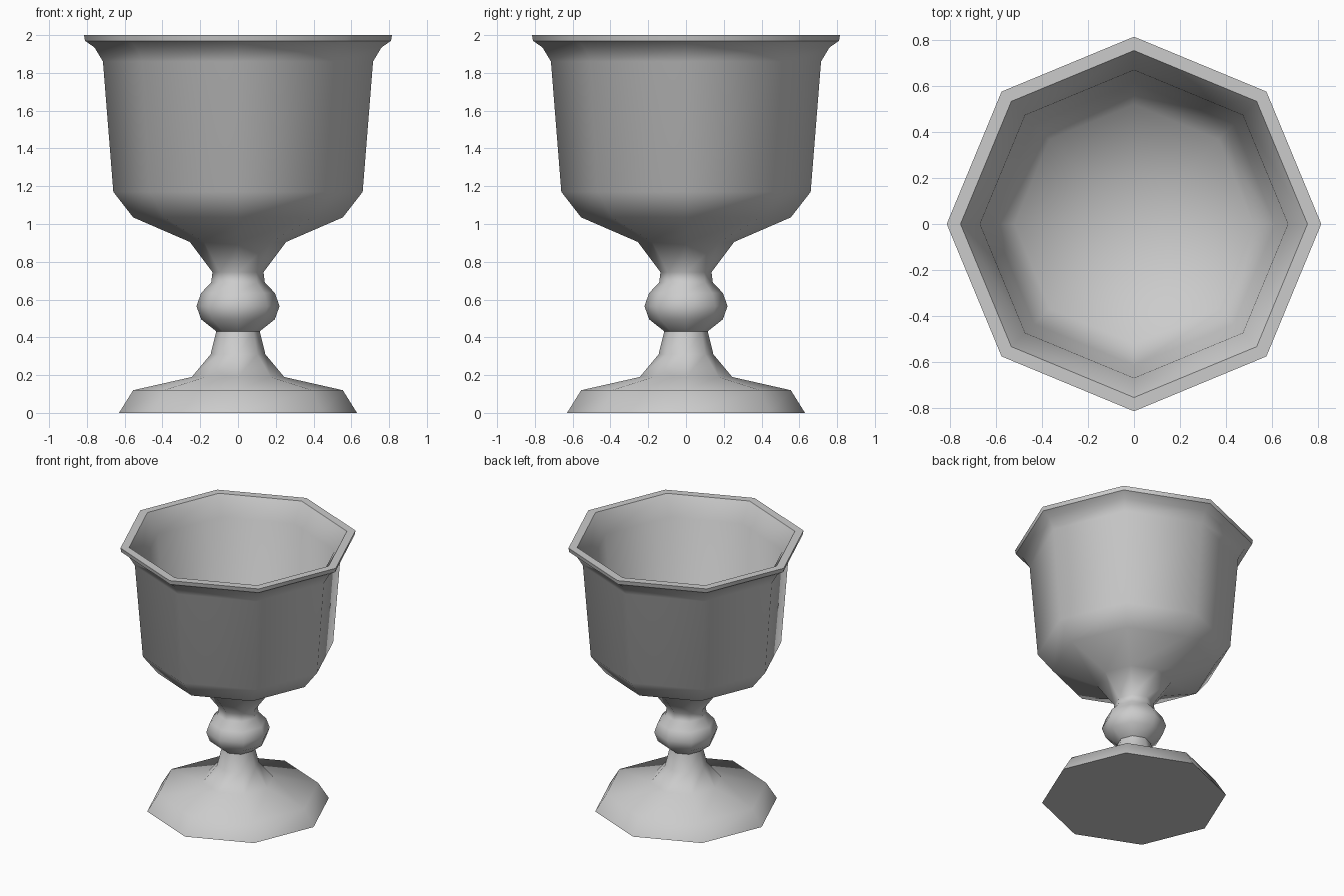
import bpy, bmesh
from math import pi, sin, cos

if "Cube" in bpy.data.objects:
    bpy.data.objects.remove(bpy.data.objects["Cube"])

SIDES = 8

# profile points: (radius, height, sharp ring)
foot = [(0.63, 0, True), (0.555, 0.12, False), (0.245, 0.19, False)]
stem = [(0.145, 0.31, False), (0.115, 0.432, True)]
knob = [(0.195, 0.495, False), (0.22, 0.565, False), (0.195, 0.635, False),
        (0.142, 0.69, False), (0.135, 0.745, False)]
bowl_outside = [(0.255, 0.905, False), (0.555, 1.035, False), (0.66, 1.17, False),
                (0.715, 1.86, False), (0.76, 1.935, False), (0.81, 1.97, True)]
rim = [(0.815, 2.0, True), (0.755, 2.0, True)]
bowl_inside = [(0.67, 1.86, False), (0.615, 1.19, False), (0.52, 1.075, False),
               (0.23, 0.955, False)]


def lathe(name, profile, floor_z):
    """Turn the profile into rings, cap the base and close the inner floor."""
    bm = bmesh.new()
    rings = []
    for r, z, _ in profile:
        rings.append([bm.verts.new((r * cos(2 * pi * i / SIDES),
                                    r * sin(2 * pi * i / SIDES), z))
                      for i in range(SIDES)])
    for a, b in zip(rings, rings[1:]):
        for i in range(SIDES):
            j = (i + 1) % SIDES
            bm.faces.new((a[i], a[j], b[j], b[i]))
    bm.faces.new(rings[0][::-1])
    centre = bm.verts.new((0, 0, floor_z))
    last = rings[-1]
    for i in range(SIDES):
        bm.faces.new((last[i], last[(i + 1) % SIDES], centre))
    for f in bm.faces:
        f.smooth = True
    # crisp rings at base, collar and rim
    for ring, (_, _, sharp) in zip(rings, profile):
        if sharp:
            for i in range(SIDES):
                bm.edges.get((ring[i], ring[(i + 1) % SIDES])).smooth = False
    bmesh.ops.recalc_face_normals(bm, faces=bm.faces)
    mesh = bpy.data.meshes.new(name)
    bm.to_mesh(mesh)
    bm.free()
    obj = bpy.data.objects.new(name, mesh)
    bpy.context.collection.objects.link(obj)
    return obj


lathe("goblet", foot + stem + knob + bowl_outside + rim + bowl_inside, 0.93)
